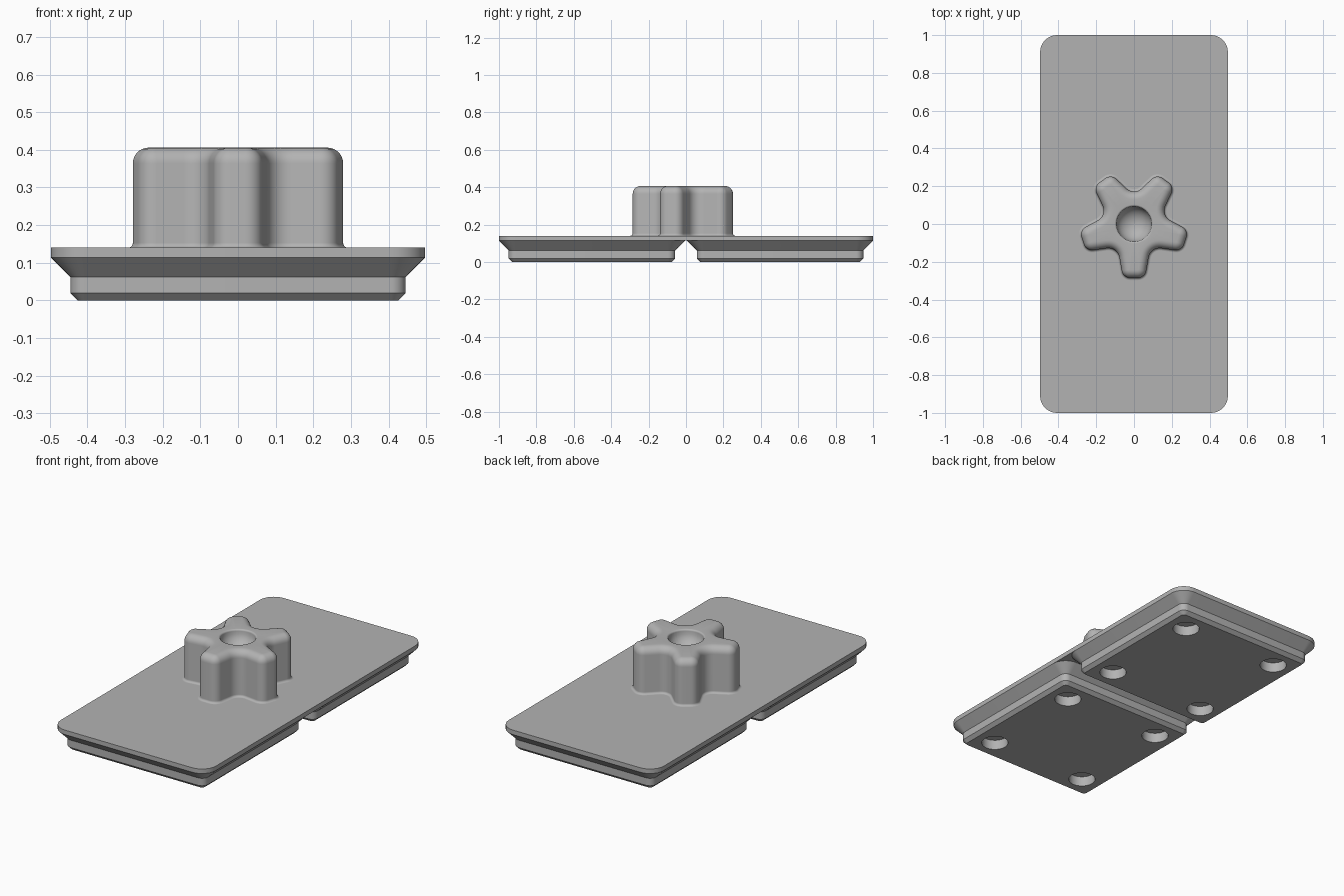
import bpy, bmesh, math
from mathutils import Vector

if "Cube" in bpy.data.objects:
    bpy.data.objects.remove(bpy.data.objects["Cube"])

grey = bpy.data.materials.new("plain grey")
grey.use_nodes = True
grey.diffuse_color = (0.45, 0.45, 0.45, 1)
grey.node_tree.nodes["Principled BSDF"].inputs["Base Color"].default_value = grey.diffuse_color


def loft(name, rings, location=(0, 0, 0)):
    """Skin a stack of equal-length closed rings and cap both ends."""
    bm = bmesh.new()
    loops = [[bm.verts.new(p) for p in ring] for ring in rings]
    for low, high in zip(loops, loops[1:]):
        for i in range(len(low)):
            j = (i + 1) % len(low)
            bm.faces.new((low[i], low[j], high[j], high[i]))
    bm.faces.new(reversed(loops[0]))
    bm.faces.new(loops[-1])
    bmesh.ops.recalc_face_normals(bm, faces=bm.faces)
    mesh = bpy.data.meshes.new(name)
    bm.to_mesh(mesh)
    bm.free()
    mesh.materials.append(grey)
    obj = bpy.data.objects.new(name, mesh)
    obj.location = location
    bpy.context.collection.objects.link(obj)
    return obj


def smooth(obj, angle=30):
    bpy.ops.object.select_all(action="DESELECT")
    obj.select_set(True)
    bpy.context.view_layer.objects.active = obj
    bpy.ops.object.shade_smooth_by_angle(angle=math.radians(angle))


def rounded_rect(hx, hy, radius, z, steps=10):
    ring = []
    for k, (sx, sy) in enumerate([(1, 1), (-1, 1), (-1, -1), (1, -1)]):
        for i in range(steps + 1):
            a = (k + i / steps) * math.pi / 2
            ring.append((sx * (hx - radius) + radius * math.cos(a),
                         sy * (hy - radius) + radius * math.sin(a), z))
    return ring


# Top plate
HALF, PITCH, CORNER = 0.497, 0.503, 0.09
PLATE_Z, TOP_Z = 0.114, 0.14
plate = loft("base_plate", [rounded_rect(HALF, 1.0, CORNER, z) for z in (PLATE_Z, TOP_Z)])
smooth(plate)

# Stepped feet, each with four round blind holes underneath
foot_profile = [(0.426, 0.019, 0), (0.445, 0.038, 0.019),
                (0.445, 0.038, 0.062), (HALF, CORNER, PLATE_Z)]
for name, side in (("front_foot", -1), ("back_foot", 1)):
    foot = loft(name, [rounded_rect(h, h, r, z) for h, r, z in foot_profile],
                (0, side * PITCH, 0))
    bpy.context.view_layer.objects.active = foot
    for sx in (-1, 1):
        for sy in (-1, 1):
            bpy.ops.mesh.primitive_cylinder_add(
                vertices=40, radius=0.072, depth=0.115,
                location=(sx * 0.311, side * PITCH + sy * 0.311, 0))
            cutter = bpy.context.object
            cutter.hide_render = True
            cut = foot.modifiers.new("hole", "BOOLEAN")
            cut.operation, cut.solver, cut.object = "DIFFERENCE", "EXACT", cutter
            bpy.context.view_layer.objects.active = foot
            bpy.ops.object.modifier_apply(modifier=cut.name)
            bpy.data.objects.remove(cutter)
    smooth(foot)

# Five-armed knob: sharp star corners with signed fillet radii
corners = []
for k in range(5):
    a = math.radians(-90 + 72 * k)
    out, tan = Vector((math.cos(a), math.sin(a))), Vector((-math.sin(a), math.cos(a)))
    corners += [(out * 0.285 - tan * 0.058, 0.045),
                (out * 0.285 + tan * 0.058, 0.045),
                (out * 0.12 + tan * 0.087, -0.06)]


def star(inset, z, steps=8):
    """Filleted star outline, moved inward by the inset."""
    ring = []
    for i, (p, r) in enumerate(corners):
        before = (p - corners[i - 1][0]).normalized()
        after = (corners[(i + 1) % len(corners)][0] - p).normalized()
        n1, n2 = Vector((before.y, -before.x)), Vector((after.y, -after.x))
        centre = p - (n1 + n2) * r / (1 + n1.dot(n2))
        for s in range(steps + 1):
            q = centre + n1.slerp(n2, s / steps) * (r - inset)
            ring.append((q.x, q.y, z))
    return ring


KNOB_Z, ROUND, FLARE, STEPS = 0.406, 0.042, 0.013, 7
quarter = [i / STEPS * math.pi / 2 for i in range(STEPS + 1)]
rings = [star(-FLARE * (1 - math.sin(a)), TOP_Z + FLARE * (1 - math.cos(a))) for a in quarter]
rings += [star(ROUND * (1 - math.cos(a)), KNOB_Z - ROUND * (1 - math.sin(a))) for a in quarter]

# Round dimple in the knob top: softened rim, then a bowl
RIM, BOWL, DEPTH = 0.01, 0.093, 0.08
dimple = [(BOWL + RIM * (1 - math.sin(a)), KNOB_Z - RIM * (1 - math.cos(a))) for a in quarter]
dimple += [(BOWL * math.cos(a * 0.97), KNOB_Z - RIM - DEPTH * math.sin(a * 0.97))
           for a in quarter[1:]]
angles = [math.atan2(y, x) for x, y, z in rings[-1]]
rings += [[(r * math.cos(a), r * math.sin(a), z) for a in angles] for r, z in dimple]
smooth(loft("star_knob", rings), 40)
